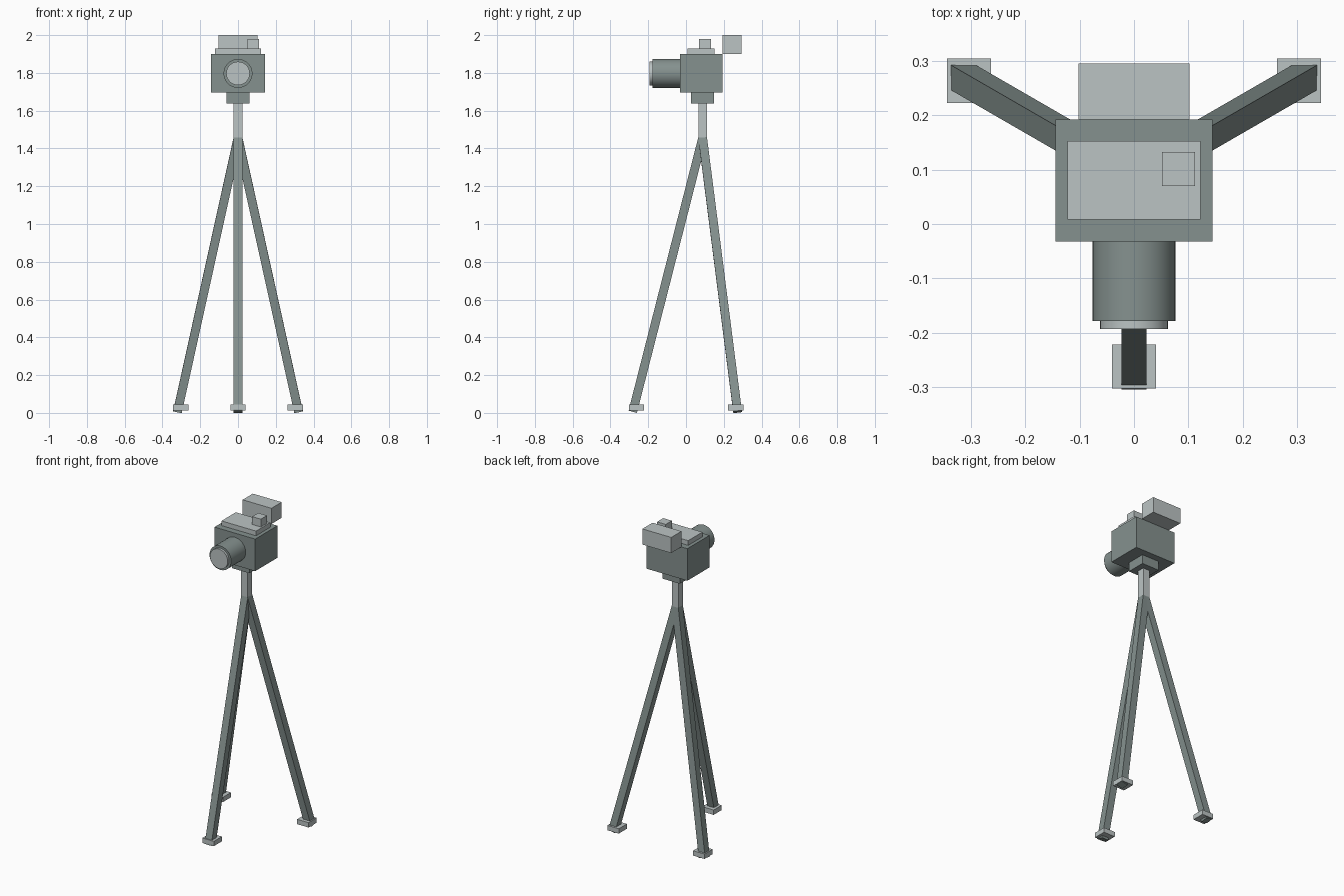
import bpy, math
from mathutils import Vector

if "Cube" in bpy.data.objects:
    bpy.data.objects.remove(bpy.data.objects["Cube"])


def material(name, rgb):
    m = bpy.data.materials.new(name)
    m.diffuse_color = (*rgb, 1)
    m.use_nodes = True
    m.node_tree.nodes["Principled BSDF"].inputs["Base Color"].default_value = m.diffuse_color
    return m


DARK = material("grey green", (0.235, 0.285, 0.275))
LIGHT = material("pale grey", (0.50, 0.55, 0.55))


def finish(name, mat):
    ob = bpy.context.object
    ob.name = name
    ob.data.materials.append(mat)
    return ob


def box(name, mat, lo, hi):
    lo, hi = Vector(lo), Vector(hi)
    bpy.ops.mesh.primitive_cube_add(size=1, location=(lo + hi) / 2)
    ob = finish(name, mat)
    ob.scale = hi - lo
    bpy.ops.object.transform_apply(location=False, rotation=False, scale=True)
    return ob


def barrel(name, mat, radius, y0, y1, z):
    bpy.ops.mesh.primitive_cylinder_add(vertices=32, radius=radius, depth=y1 - y0,
                                        location=(0, (y0 + y1) / 2, z),
                                        rotation=(math.pi / 2, 0, 0))
    ob = finish(name, mat)
    bpy.ops.object.shade_smooth_by_angle(angle=math.radians(40))
    return ob


def bar(name, mat, a, b, width):
    a, b = Vector(a), Vector(b)
    d = a - b
    bpy.ops.mesh.primitive_cube_add(size=1, location=(a + b) / 2)
    ob = finish(name, mat)
    ob.scale = (width, width, d.length)
    ob.rotation_mode = 'QUATERNION'
    ob.rotation_quaternion = Vector((0, 0, 1)).rotation_difference(d)
    return ob


CY = 0.088  # tripod axis

# Camera body and its fittings
box("camera_body", DARK, (-0.144, -0.032, 1.695), (0.144, 0.192, 1.90))
box("top_plate", LIGHT, (-0.122, 0.008, 1.90), (0.122, 0.152, 1.93))
box("shutter_button", LIGHT, (0.051, 0.070, 1.93), (0.112, 0.132, 1.98))
box("viewfinder", LIGHT, (-0.102, 0.192, 1.90), (0.102, 0.295, 2.0))

# Lens
barrel("lens_barrel", DARK, 0.0765, -0.178, -0.03, 1.797)
barrel("lens_glass", LIGHT, 0.0625, -0.193, -0.17, 1.797)

# Tripod head and column
box("tripod_head", DARK, (-0.061, CY - 0.061, 1.637), (0.061, CY + 0.061, 1.695))
box("centre_column", LIGHT, (-0.023, CY - 0.023, 1.45), (0.023, CY + 0.023, 1.637))

# Three splayed legs with square feet
for name, deg in (("front", -90), ("right", 30), ("left", 150)):
    c, s = math.cos(math.radians(deg)), math.sin(math.radians(deg))
    bar(name + "_leg", DARK, (0, CY, 1.456), (0.37 * c, CY + 0.37 * s, 0.006), 0.046)
    x, y = 0.35 * c, CY + 0.35 * s
    box(name + "_foot", LIGHT, (x - 0.0405, y - 0.0405, 0.013), (x + 0.0405, y + 0.0405, 0.044))
